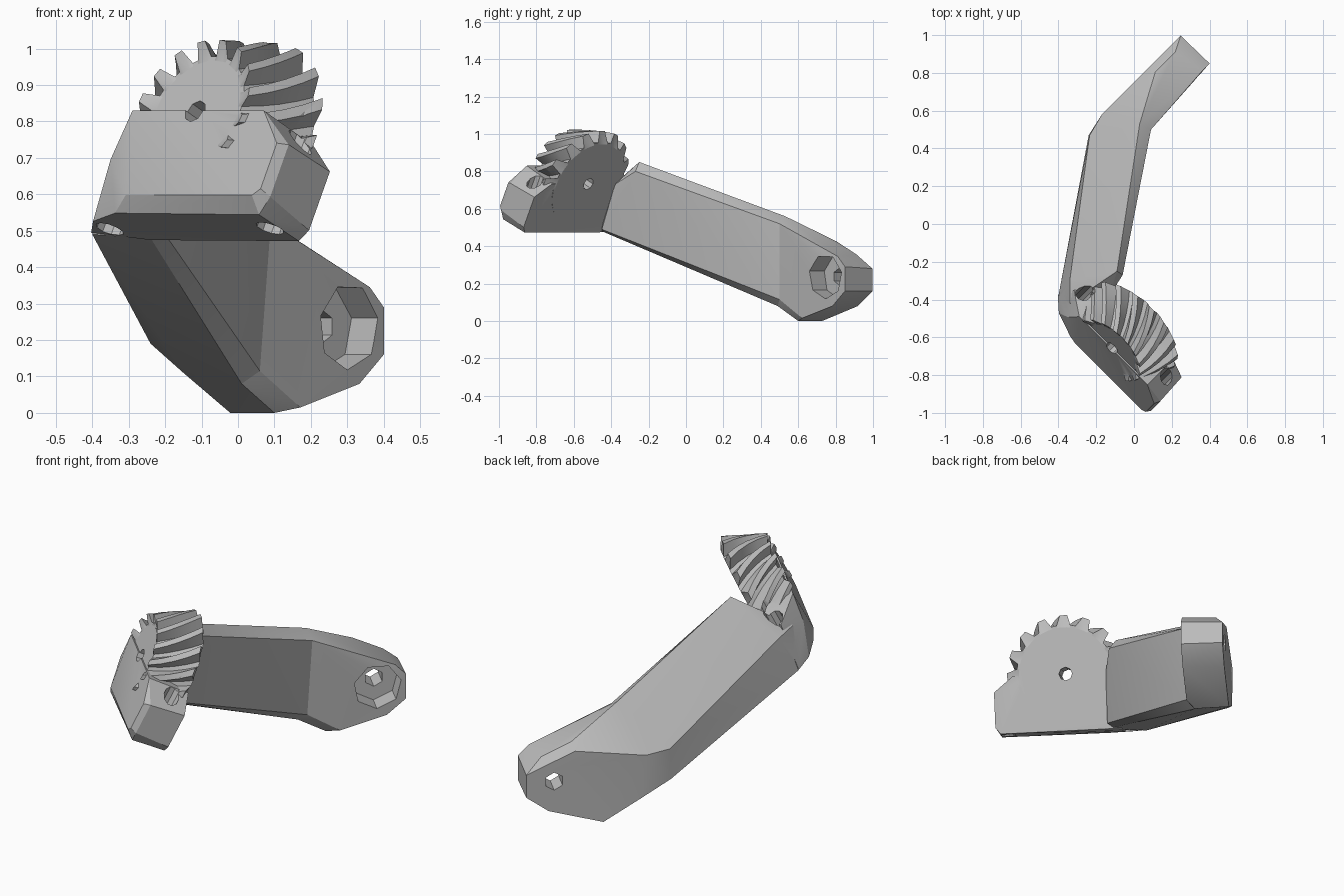
import bpy, bmesh
from math import sin, cos, pi, radians
from mathutils import Vector, Matrix

cube = bpy.data.objects.get("Cube")
if cube:
    bpy.data.objects.remove(cube, do_unlink=True)

grey = bpy.data.materials.new("plain grey")
grey.use_nodes = True
grey.diffuse_color = (0.5, 0.5, 0.5, 1)
bsdf = next(n for n in grey.node_tree.nodes if n.type == 'BSDF_PRINCIPLED')
bsdf.inputs["Base Color"].default_value = (0.5, 0.5, 0.5, 1)


def frame(origin, x, y, z):
    """Local axes placed at an origin."""
    m = Matrix([Vector(x).normalized(), Vector(y).normalized(), Vector(z).normalized()]).transposed().to_4x4()
    m.translation = Vector(origin)
    return m


def make(name, bm, matrix=Matrix()):
    bm.transform(matrix)
    bmesh.ops.recalc_face_normals(bm, faces=bm.faces)
    mesh = bpy.data.meshes.new(name)
    bm.to_mesh(mesh)
    bm.free()
    mesh.materials.append(grey)
    ob = bpy.data.objects.new(name, mesh)
    bpy.context.collection.objects.link(ob)
    return ob


def hull(name, points, matrix=Matrix()):
    bm = bmesh.new()
    for p in points:
        bm.verts.new(p)
    out = bmesh.ops.convex_hull(bm, input=bm.verts)
    loose = {v for v in out["geom_interior"] if isinstance(v, bmesh.types.BMVert)}
    bmesh.ops.delete(bm, geom=list(loose), context='VERTS')
    bmesh.ops.dissolve_limit(bm, angle_limit=radians(1), verts=bm.verts, edges=bm.edges)
    return make(name, bm, matrix)


def loft(name, rings, matrix=Matrix()):
    """Closed solid through rings with equal point counts."""
    bm = bmesh.new()
    loops = [[bm.verts.new(p) for p in r] for r in rings]
    n = len(loops[0])
    for a, b in zip(loops, loops[1:]):
        for i in range(n):
            bm.faces.new((a[i], a[(i + 1) % n], b[(i + 1) % n], b[i]))
    bm.faces.new(loops[0])
    bm.faces.new(loops[-1])
    return make(name, bm, matrix)


def drill(x, y, z0, z1, r, sides, matrix, turn=0.0):
    ring = [(x + r * cos(2 * pi * i / sides + turn), y + r * sin(2 * pi * i / sides + turn)) for i in range(sides)]
    cutter = loft("hole_cutter", [[(px, py, z) for px, py in ring] for z in (z0, z1)], matrix)
    cutter.hide_render = True
    return cutter


def combine(target, tool, operation):
    mod = target.modifiers.new("join", 'BOOLEAN')
    mod.operation, mod.solver, mod.object = operation, 'EXACT', tool
    bpy.context.view_layer.objects.active = target
    bpy.ops.object.modifier_apply(modifier=mod.name)
    bpy.data.objects.remove(tool, do_unlink=True)


# Gear plate frame: along the plate, up the plate, inward through the plate
ALONG, UP, INWARD = (0.707, -0.707, 0), (0.317, 0.317, 0.894), (0.632, 0.632, -0.448)
HUB = (-0.12, -0.66, 0.83)
plate_frame = frame(HUB, ALONG, UP, INWARD)

# Tilted front plate with clipped corners
bracket = hull("gear_bracket", [
    (.34, -.26, 0), (.365, -.10, 0), (.27, 0, 0), (-.24, 0, 0), (-.28, -.14, .02), (-.15, -.26, 0),
    (.365, -.24, 0), (.38, -.25, .03), (.38, -.09, .03), (.35, -.30, .04),
    (-.20, -.30, .03), (-.33, -.30, .08), (-.40, -.30, .15),
    (.345, -.293, .215), (.37, -.26, .215), (-.23, -.29, .215), (.37, -.08, .215),
    (.27, 0, .215), (-.20, 0, .215), (-.36, -.06, .12)], plate_frame)

# Long sloping arm, sharing its rear bend section with the rear plate
bend = [(.09, .50, .52), (.03, .53, .56), (-.17, .58, .34), (-.15, .60, .11),
        (.01, .49, .08), (.06, .50, .115)]
arm = hull("arm", bend + [
    (-.24, .47, .19), (-.235, .47, .35), (-.05, .40, .13), (-.01, .42, .165),
    (-.09, -.25, .85), (-.06, -.27, .80), (-.13, -.38, .73), (-.34, -.30, .675),
    (-.34, -.42, .70), (-.40, -.38, .49), (-.24, -.45, .48), (-.20, -.45, .49)])

# Upright rear plate: profile in run and height, back face, ridge and front face
run, across = Vector((0.707, 0.707, 0)), Vector((0.707, -0.707, 0))
back = [(.88, .28), (.88, .16), (.77, .08), (.50, 0), (.33, .11), (.64, .39)]
ridge = [(.65, .425), (.80, .355)]
front = [(.884, .29), (.884, .16), (.79, .08), (.56, .015), (.83, .345), (.66, .42)]
rear_points = [run * w + across * d + Vector((0, 0, z))
               for side, d in ((back, -.53), (ridge, -.49), (front, -.318)) for w, z in side]
rear = hull("rear_plate", [Vector(p) for p in bend + [(.10, .60, 0)]] + rear_points)


# Spiral bevel gear: small toothed ring outside, large twisted ring inside
TEETH = 16


def gear_ring(depth, root, height, twist):
    """Tooth tips stand square to the cone, so they lean outward."""
    ring = []
    for k in range(TEETH):
        mid = 2 * pi * (k + 0.5) / TEETH
        tooth = height if sin(mid) > -0.25 else 0
        for offset, rise in ((-.36, 0), (-.16, tooth), (.16, tooth), (.36, 0)):
            t = mid + offset * 2 * pi / TEETH + twist
            r = root + rise
            ring.append((r * cos(t), r * sin(t), depth - 0.6 * rise))
    return ring


# Flat hub discs close both ends inside the tooth roots
STEPS = 4
START, FINISH = radians(-20), radians(11)
rings = [gear_ring(.008, .158, 0, START)]
for i in range(STEPS + 1):
    f = i / STEPS
    rings.append(gear_ring(.008 + .21 * f, .17 + .08 * f, .04 + .012 * f, START + (FINISH - START) * f))
rings.append(gear_ring(.218, .238, 0, FINISH))
gear = loft("bevel_gear", rings, plate_frame)

for part in (arm, rear, gear):
    combine(bracket, part, 'UNION')

# Shaft hole through the gear, and two bolt holes up through the plate
holes = [drill(0, 0, -.1, .4, .034, 8, plate_frame)]
bolt_frame = frame(HUB, INWARD, ALONG, UP)
for side in (-1, 1):
    holes.append(drill(.13, .31 * side, -.4, .07, .04, 10, bolt_frame))

# Rear pivot: through hole and wide faceted recess on the front face
pivot_frame = frame((.30, .75, .237), run, (0, 0, 1), across)
holes.append(drill(0, 0, -.4, .1, .047, 6, pivot_frame, pi / 6))
holes.append(drill(0, 0, -.10, .1, .119, 7, pivot_frame, 0.2))

for hole in holes:
    combine(bracket, hole, 'DIFFERENCE')

bpy.ops.object.select_all(action='DESELECT')
bracket.select_set(True)
bpy.context.view_layer.objects.active = bracket
bpy.ops.object.shade_smooth_by_angle(angle=radians(25))
